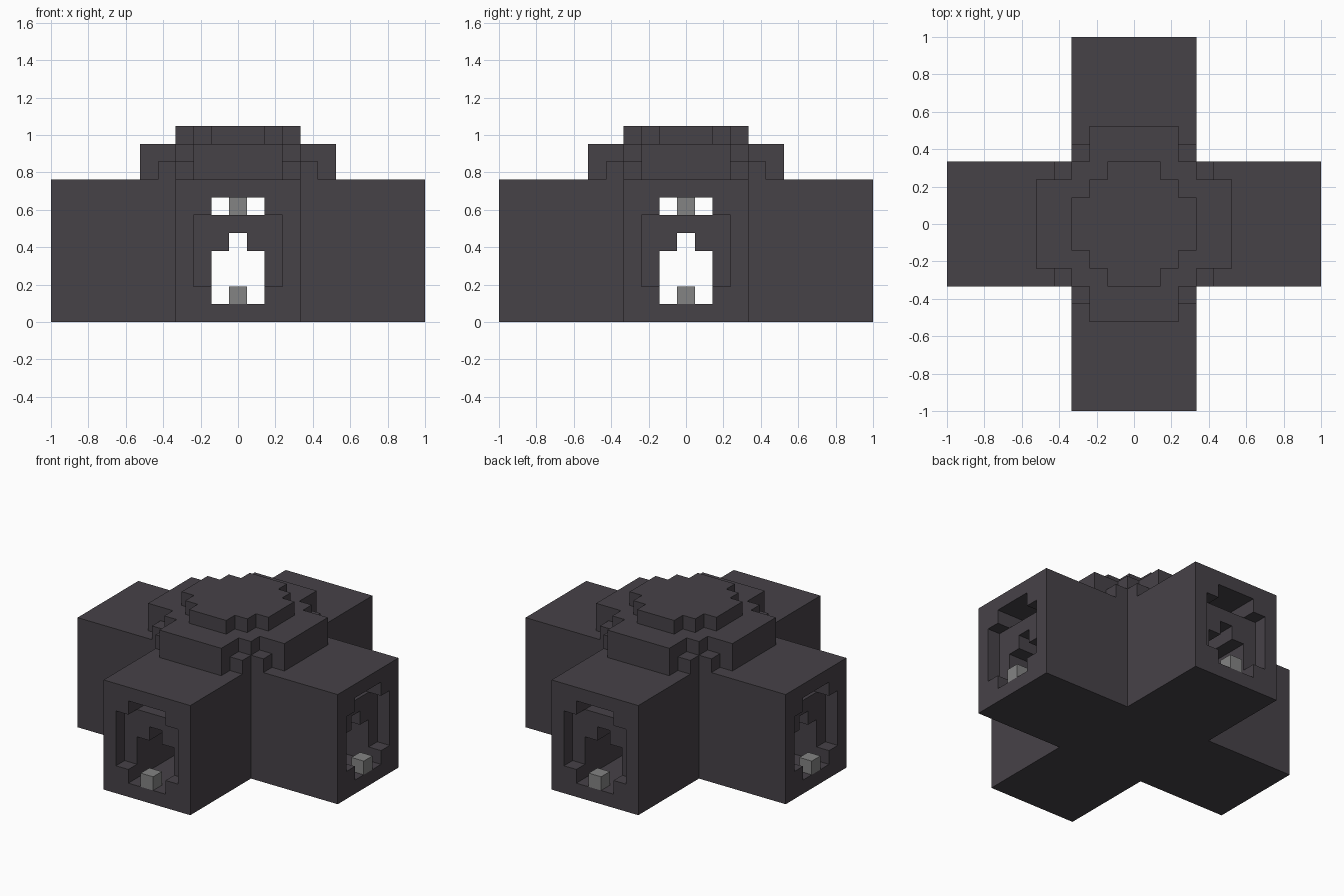
import bpy
import bmesh
from mathutils import Vector

UNIT = 2 / 21  # one block; the model is 21 blocks long

cube = bpy.data.objects.get("Cube")
if cube:
    bpy.data.objects.remove(cube, do_unlink=True)


def material(name, rgb):
    mat = bpy.data.materials.new(name)
    mat.use_nodes = True
    mat.diffuse_color = (*rgb, 1)
    mat.node_tree.nodes["Principled BSDF"].inputs["Base Color"].default_value = (*rgb, 1)
    return mat


charcoal = material("charcoal stone", (0.062, 0.054, 0.064))
grey = material("grey stone", (0.23, 0.23, 0.23))


def block(rx, ry, z0, z1):
    """Centred box of blocks reaching rx, ry from the middle, from z0 up to z1."""
    return {(x, y, z) for x in range(-rx, rx + 1)
            for y in range(-ry, ry + 1) for z in range(z0, z1)}


def crossed(cells):
    """Repeat a set of blocks along the other horizontal axis."""
    return cells | {(y, x, z) for x, y, z in cells}


def end_only(cells):
    """Keep only the outermost layer of the four arms."""
    return {c for c in cells if max(abs(c[0]), abs(c[1])) == 10}


# Four arms forming a cross
arms = crossed(block(10, 3, 0, 8))

# Stepped openings, one block deep, in the end of each arm
openings = end_only(crossed(block(10, 1, 1, 7) | block(10, 2, 2, 6)))

# Passages through the arms: a notched doorway and a slot above it
passages = crossed(block(10, 1, 1, 4) | block(10, 0, 4, 5) | block(10, 1, 6, 7))
arms -= openings | passages

# Stepped dome over the crossing
dome_lower = crossed(block(5, 2, 8, 10) | block(4, 3, 8, 9)) | block(3, 3, 8, 10)
dome_cap = crossed(block(3, 1, 10, 11)) | block(2, 2, 10, 11)

# Grey blocks: a step at each doorway and a hanging block in the middle
door_steps = end_only(crossed(block(10, 0, 1, 2)))
hanging_block = block(0, 0, 6, 7)

parts = [
    ("cross_arms", arms, charcoal),
    ("dome_lower", dome_lower, charcoal),
    ("dome_cap", dome_cap, charcoal),
    ("door_steps", door_steps, grey),
    ("hanging_block", hanging_block, grey),
]
solid = set().union(*(cells for _, cells, _ in parts))


def build(name, cells, mat):
    """Skin the blocks of one part, leaving out faces that touch other blocks."""
    bm = bmesh.new()
    corners = {}

    def vert(p):
        key = tuple(round(v * 2) for v in p)
        if key not in corners:
            corners[key] = bm.verts.new(p * UNIT)
        return corners[key]

    for cell in sorted(cells):
        centre = Vector(cell) + Vector((0, 0, 0.5))
        for axis in range(3):
            for sign in (-1, 1):
                n = Vector((0, 0, 0))
                n[axis] = sign
                if tuple(int(a + b) for a, b in zip(cell, n)) in solid:
                    continue
                u = Vector((0, 0, 0))
                u[(axis + 1) % 3] = 1
                v = n.cross(u)
                loop = (-u - v, u - v, u + v, v - u)
                bm.faces.new([vert(centre + (n + d) / 2) for d in loop])
    mesh = bpy.data.meshes.new(name)
    bm.to_mesh(mesh)
    bm.free()
    mesh.materials.append(mat)
    bpy.context.collection.objects.link(bpy.data.objects.new(name, mesh))


for part in parts:
    build(*part)
